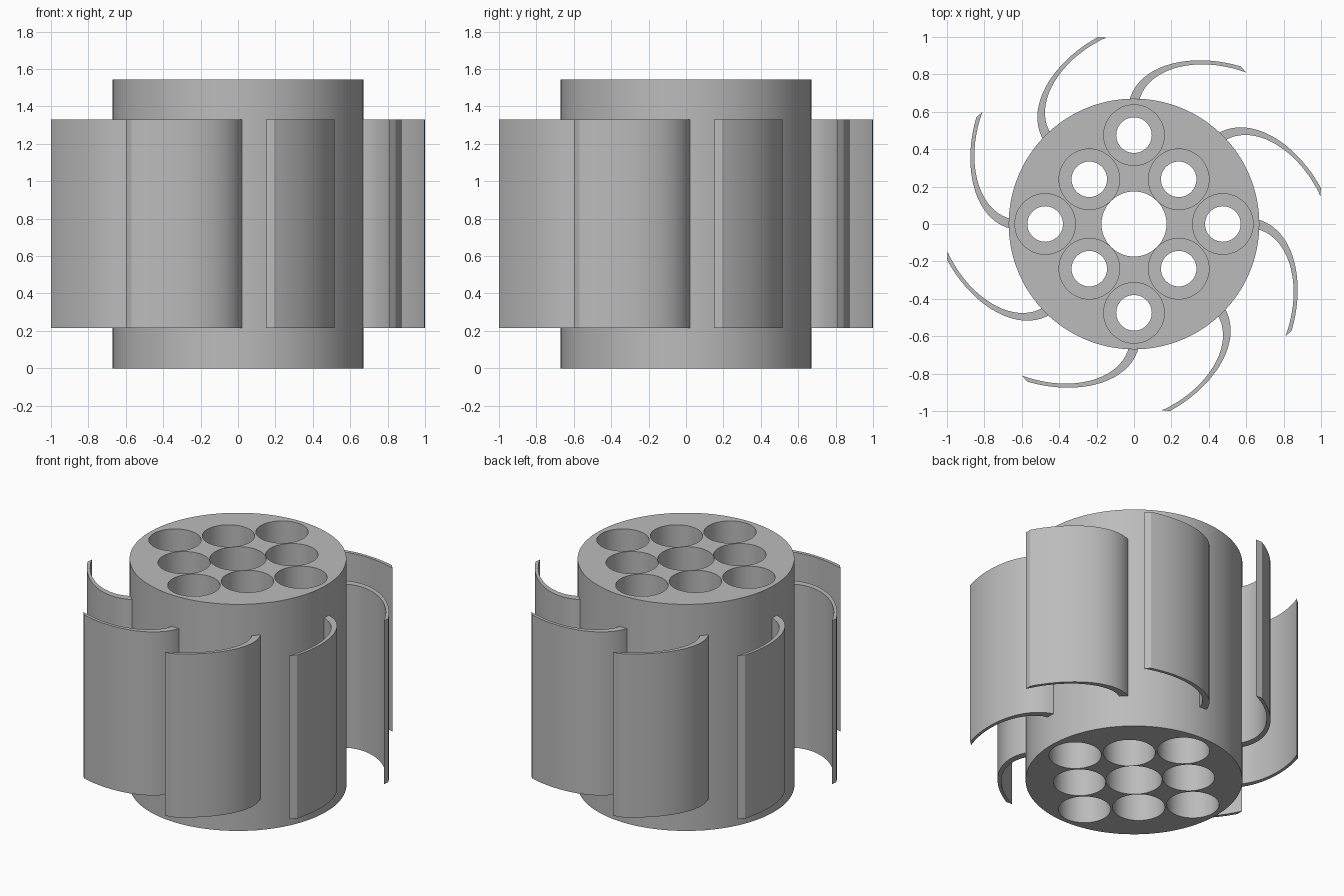
import bpy, bmesh
from math import cos, sin, pi, radians
from mathutils import Matrix, Vector
from mathutils.geometry import interpolate_bezier

old = bpy.data.objects.get("Cube")
if old:
    bpy.data.objects.remove(old)

HEIGHT, HUB_R = 1.545, 0.67
BLADE_Z0, BLADE_Z1 = 0.215, 1.33
BORE_R, PILOT_R, CENTRE_R = 0.162, 0.095, 0.174
LEDGE = 0.215

grey = bpy.data.materials.new("plain grey")
grey.use_nodes = True
colour = (0.5, 0.5, 0.5, 1)
grey.diffuse_color = colour
grey.node_tree.nodes["Principled BSDF"].inputs["Base Color"].default_value = colour


def make_object(name, bm):
    bmesh.ops.recalc_face_normals(bm, faces=bm.faces)
    mesh = bpy.data.meshes.new(name)
    bm.to_mesh(mesh)
    bm.free()
    mesh.materials.append(grey)
    obj = bpy.data.objects.new(name, mesh)
    bpy.context.collection.objects.link(obj)
    return obj


def add_turned(bm, x, y, profile, sides):
    """Solid of revolution from (radius, z) pairs, closed at both ends."""
    rings = [[bm.verts.new((x + r * cos(2 * pi * i / sides), y + r * sin(2 * pi * i / sides), z))
              for i in range(sides)] for r, z in profile]
    for low, high in zip(rings, rings[1:]):
        for i in range(sides):
            j = (i + 1) % sides
            bm.faces.new((low[i], low[j], high[j], high[i]))
    bm.faces.new(rings[0])
    bm.faces.new(rings[-1])


def smooth(obj):
    bpy.ops.object.select_all(action="DESELECT")
    obj.select_set(True)
    bpy.context.view_layer.objects.active = obj
    bpy.ops.object.shade_smooth_by_angle(angle=radians(30))


# Hub cylinder
bm = bmesh.new()
add_turned(bm, 0, 0, [(HUB_R, 0), (HUB_R, HEIGHT)], 128)
hub = make_object("hub", bm)

# Cutter: straight centre hole and eight holes counterbored from both ends
bm = bmesh.new()
add_turned(bm, 0, 0, [(CENTRE_R, -0.1), (CENTRE_R, HEIGHT + 0.1)], 64)
stepped = [(BORE_R, -0.1), (BORE_R, LEDGE), (PILOT_R, LEDGE),
           (PILOT_R, HEIGHT - LEDGE), (BORE_R, HEIGHT - LEDGE), (BORE_R, HEIGHT + 0.1)]
for k in range(8):
    dist = 0.338 if k % 2 else 0.475
    add_turned(bm, dist * cos(k * pi / 4), dist * sin(k * pi / 4), stepped, 48)
cutter = make_object("hole_cutter", bm)
cutter.hide_render = True

bore = hub.modifiers.new("holes", "BOOLEAN")
bore.operation, bore.solver, bore.object = "DIFFERENCE", "EXACT", cutter
bpy.context.view_layer.objects.active = hub
bpy.ops.object.modifier_apply(modifier=bore.name)
bpy.data.objects.remove(cutter)
smooth(hub)


# Curved blades, tapering from root to tip
def curve(*pts):
    return interpolate_bezier(*[Vector(p) for p in pts], 20)


outer = curve((-0.028, 0.65), (0.02, 0.86), (0.31, 0.92), (0.57, 0.843))
inner = curve((0.026, 0.65), (0.06, 0.83), (0.33, 0.91), (0.60, 0.81))
for k in range(8):
    bm = bmesh.new()
    bottom = [bm.verts.new((p.x, p.y, BLADE_Z0)) for p in outer + inner[::-1]]
    face = bm.faces.new(bottom)
    grown = bmesh.ops.extrude_face_region(bm, geom=[face])
    top = [v for v in grown["geom"] if isinstance(v, bmesh.types.BMVert)]
    bmesh.ops.translate(bm, verts=top, vec=(0, 0, BLADE_Z1 - BLADE_Z0))
    bm.transform(Matrix.Rotation(-k * pi / 4, 4, "Z"))
    smooth(make_object(f"blade_{k + 1}", bm))
